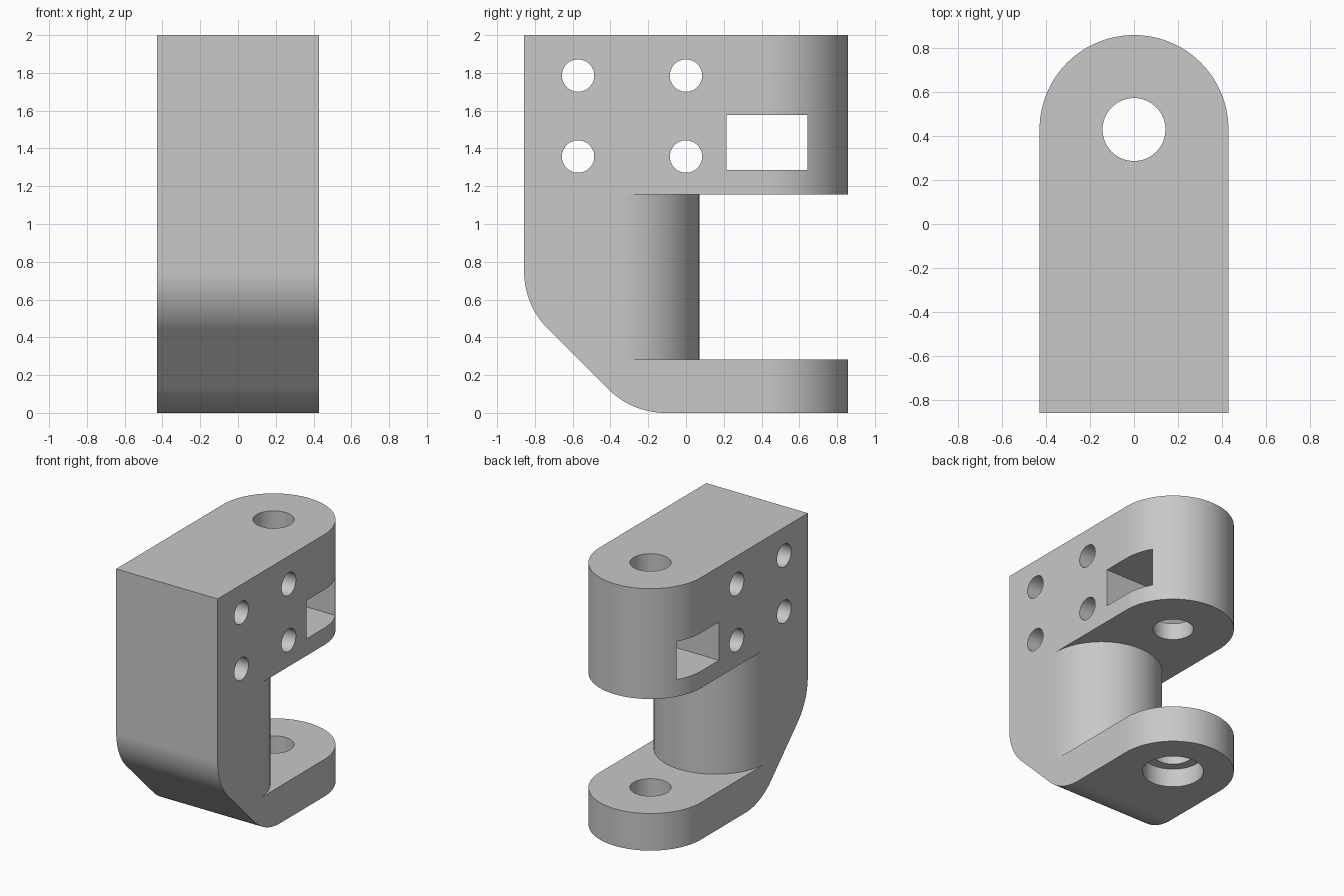
import bpy, bmesh
from math import sin, cos, tan, pi, radians
from mathutils import Matrix, Vector

default = bpy.data.objects.get("Cube")
if default:
    bpy.data.objects.remove(default, do_unlink=True)

U = 1 / 70                      # one drawing unit
HALF_W, HALF_L, TOP = 30 * U, 60 * U, 2.0
ARM_LOW, ARM_HIGH = 0.283, 1.157
PIN_Y = 30 * U

steel = bpy.data.materials.new("grey metal")
steel.use_nodes = True
GREY = (0.58, 0.58, 0.58, 1)
steel.diffuse_color = GREY
steel.node_tree.nodes["Principled BSDF"].inputs["Base Color"].default_value = GREY


def arc(cx, cy, r, start, end, steps):
    return [(cx + r * cos(radians(start + (end - start) * i / steps)),
             cy + r * sin(radians(start + (end - start) * i / steps))) for i in range(steps + 1)]


def prism(name, outline, low, high, along_x=False):
    """Extrude an (x, y) outline along z, or a (y, z) outline along x."""
    bm = bmesh.new()
    place = (lambda a, b: (low, a, b)) if along_x else (lambda a, b: (a, b, low))
    face = bm.faces.new([bm.verts.new(place(a, b)) for a, b in outline])
    grown = bmesh.ops.extrude_face_region(bm, geom=[face])
    shift = Vector((high - low, 0, 0)) if along_x else Vector((0, 0, high - low))
    bmesh.ops.translate(bm, vec=shift,
                        verts=[g for g in grown["geom"] if isinstance(g, bmesh.types.BMVert)])
    bmesh.ops.recalc_face_normals(bm, faces=bm.faces)
    mesh = bpy.data.meshes.new(name)
    bm.to_mesh(mesh)
    bm.free()
    mesh.materials.append(steel)
    obj = bpy.data.objects.new(name, mesh)
    bpy.context.collection.objects.link(obj)
    return obj


def combine(target, tool, operation="DIFFERENCE"):
    """Apply a boolean and discard its tool."""
    tool.hide_render = True
    mod = target.modifiers.new(tool.name, "BOOLEAN")
    mod.object, mod.operation, mod.solver = tool, operation, "EXACT"
    bpy.context.view_layer.objects.active = target
    bpy.ops.object.modifier_apply(modifier=mod.name)
    bpy.data.objects.remove(tool, do_unlink=True)


def circle(cx, cy, r, steps=64):
    return arc(cx, cy, r, 0, 360, steps)[:-1]


# Plan shape: straight sides with a rounded back end
bracket = prism("clevis_bracket",
                [(-HALF_W, -HALF_L), (HALF_W, -HALF_L)] + arc(0, PIN_Y, HALF_W, 0, 180, 72), 0, TOP)

# Side shape: sloped lower front corner with both bends rounded
R = 30 * U
CHAMFER = 40 * U
T = R * tan(pi / 8)
side = ([(-HALF_L, TOP + 0.2), (-HALF_L - 0.0, CHAMFER + T)]
        + arc(-HALF_L + R, CHAMFER + T, R, 180, 225, 16)[1:]
        + arc(-HALF_L + CHAMFER + T, R, R, 225, 270, 16)
        + [(1.2, 0), (1.2, TOP + 0.2)])
combine(bracket, prism("side_shape", side, -0.6, 0.6, True), "INTERSECT")

# Gap between the arms, leaving a round-backed web
web_y = -25 * U
gap = arc(0, web_y, HALF_W, 0, 180, 72) + [(-0.7, web_y), (-0.7, 1.2), (0.7, 1.2), (0.7, web_y)]
combine(bracket, prism("arm_gap", gap, ARM_LOW, ARM_HIGH))

# Pin bore through both arms, with a wider recess underneath
combine(bracket, prism("pin_bore", circle(0, PIN_Y, 10 * U), -0.2, TOP + 0.2))
combine(bracket, prism("pin_recess", circle(0, PIN_Y, 15 * U), -0.2, 10 * U))

# Four cross holes
for y in (-40 * U, 0):
    for z in (95 * U, 125 * U):
        combine(bracket, prism("cross_hole", circle(y, z, 6 * U, 48), -0.6, 0.6, True))

# Rectangular cross slot
y0, y1, z0, z1 = 15 * U, 45 * U, 1.286, 1.578
combine(bracket, prism("cross_slot", [(y0, z0), (y1, z0), (y1, z1), (y0, z1)], -0.6, 0.6, True))

# Smooth curved walls, crisp edges
bpy.ops.object.select_all(action="DESELECT")
bracket.select_set(True)
bpy.context.view_layer.objects.active = bracket
bpy.ops.object.shade_smooth_by_angle(angle=radians(30))
weighted = bracket.modifiers.new("even_shading", "WEIGHTED_NORMAL")
weighted.keep_sharp = True
